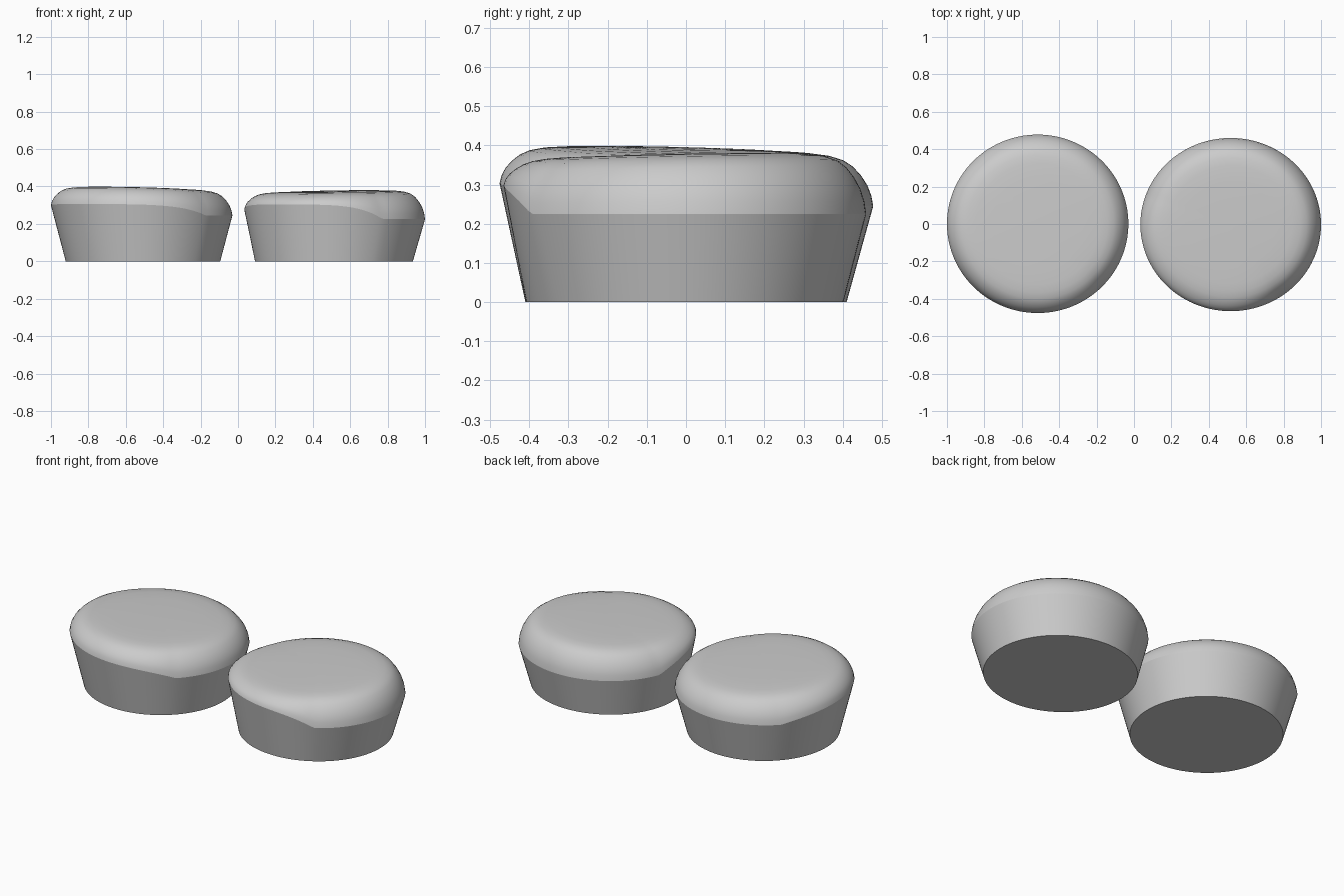
import bpy, bmesh
from math import sin, cos, pi, radians

if "Cube" in bpy.data.objects:
    bpy.data.objects.remove(bpy.data.objects["Cube"])

SEGMENTS = 120
# Dome section: share of rim radius, share of dome height
DOME = [(1, 0), (.99, .2), (.968, .4), (.935, .58), (.89, .75), (.84, .86),
        (.77, .93), (.68, .965), (.5, .985), (.25, .997)]

grey = bpy.data.materials.new("plain_grey")
grey.use_nodes = True
colour = (.6, .6, .6, 1)
grey.diffuse_color = colour
grey.node_tree.nodes["Principled BSDF"].inputs["Base Color"].default_value = colour


def rim_height(angle, low, high, centre, width):
    """Flat rim with a raised plateau around one side."""
    t = (angle - radians(centre) + pi) % (2 * pi) - pi
    power = 4.5 if t > 0 else 3.2
    t = min(1, abs(t) / radians(width))
    return low + (high - low) * (1 - t ** power)


def make_puck(name, base, base_r, rim, rim_r, top, tilt, hump):
    bm = bmesh.new()
    angles = [2 * pi * i / SEGMENTS for i in range(SEGMENTS)]

    def ring(point):
        return [bm.verts.new(point(a)) for a in angles]

    # Flared wall from the flat base up to the rim
    rings = [ring(lambda a: (base[0] + base_r[0] * cos(a), base[1] + base_r[1] * sin(a), 0))]
    # Domed cap whose flat crown is slightly tilted
    for share, rise in DOME:
        def cap(a):
            z = rim_height(a, *hump)
            crown = top + tilt * share * (cos(a) + sin(a)) * .7
            return (rim[0] + rim_r[0] * share * cos(a),
                    rim[1] + rim_r[1] * share * sin(a), z + (crown - z) * rise)
        rings.append(ring(cap))

    for lower, upper in zip(rings, rings[1:]):
        for i in range(SEGMENTS):
            j = (i + 1) % SEGMENTS
            bm.faces.new((lower[i], lower[j], upper[j], upper[i]))
    bm.faces.new(rings[0][::-1])
    crown = bm.verts.new((*rim, top))
    for i in range(SEGMENTS):
        bm.faces.new((rings[-1][i], rings[-1][(i + 1) % SEGMENTS], crown))

    # Smooth surfaces with a crease at the base and rim
    for face in bm.faces:
        face.smooth = True
    for loop in rings[:2]:
        for i in range(SEGMENTS):
            bm.edges.get((loop[i], loop[(i + 1) % SEGMENTS])).smooth = False

    mesh = bpy.data.meshes.new(name)
    bm.to_mesh(mesh)
    bm.free()
    mesh.materials.append(grey)
    bpy.context.collection.objects.link(bpy.data.objects.new(name, mesh))


make_puck("right_puck", (-.508, 0), (.413, .41), (-.515, .001), (.485, .477),
          .391, -.017, (.245, .306, 225, 90))
make_puck("left_puck", (.513, -.003), (.422, .405), (.517, -.003), (.483, .463),
          .377, .012, (.225, .304, 231, 71))
